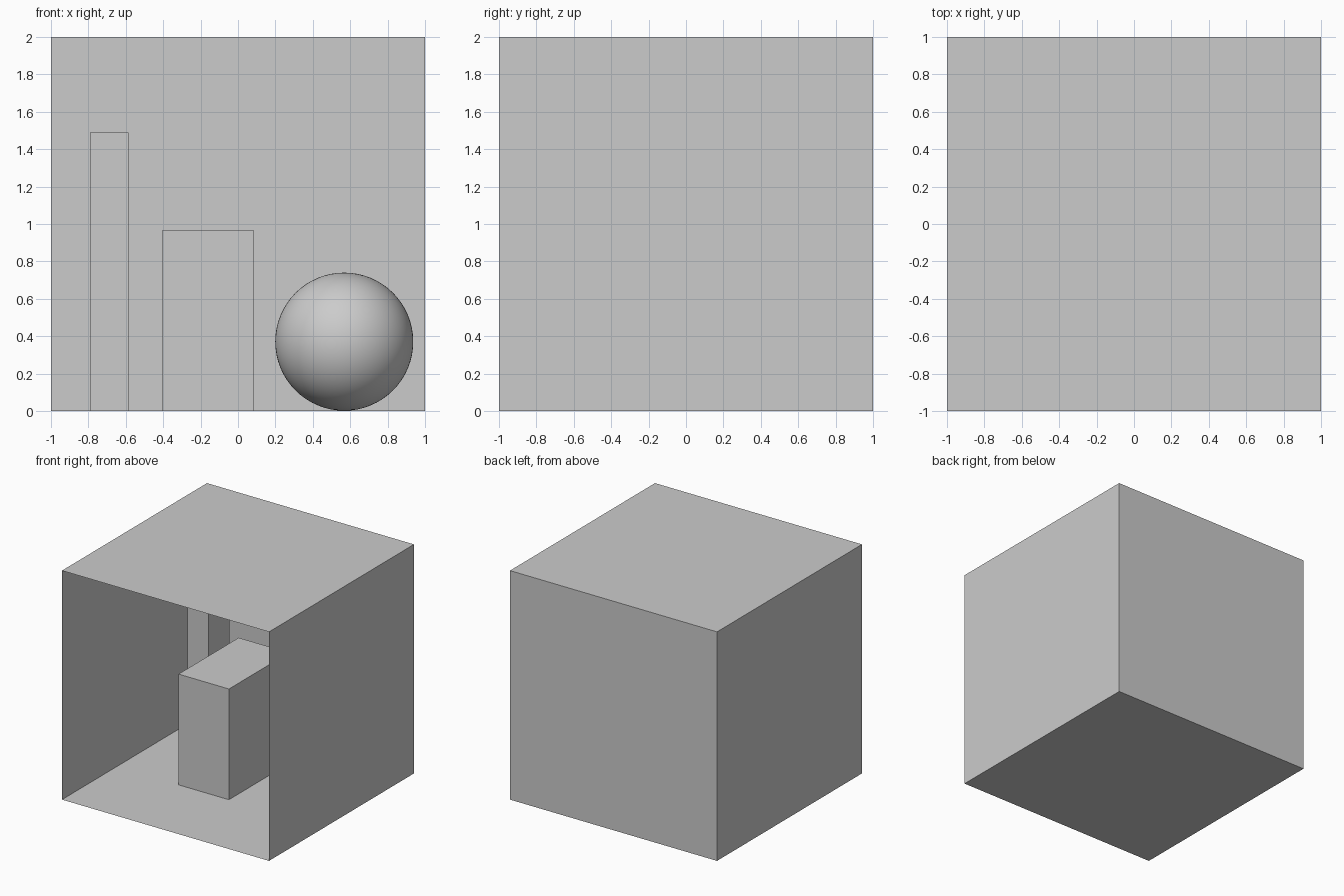
import bpy
import bmesh

if "Cube" in bpy.data.objects:
    bpy.data.objects.remove(bpy.data.objects["Cube"])


def block(name, lo, hi, open_front=False):
    """Axis-aligned box from corner to corner, optionally without its -y face."""
    bm = bmesh.new()
    bmesh.ops.create_cube(bm, size=1)
    for v in bm.verts:
        v.co = [a + (c + 0.5) * (b - a) for a, b, c in zip(lo, hi, v.co)]
    if open_front:
        bm.normal_update()
        front = [f for f in bm.faces if f.normal.y < -0.9]
        bmesh.ops.delete(bm, geom=front, context='FACES_ONLY')
    mesh = bpy.data.meshes.new(name)
    bm.to_mesh(mesh)
    bm.free()
    obj = bpy.data.objects.new(name, mesh)
    bpy.context.collection.objects.link(obj)
    return obj


# Thin-walled room, open at the front
block("room_shell", (-1, -1, 0), (1, 1, 2), open_front=True)

# Two upright blocks standing on the floor
block("wide_block", (-0.404, -0.244, 0), (0.083, 0.587, 0.967))
block("tall_block", (-0.791, 0.432, 0), (-0.586, 0.722, 1.49))

# Ball resting in the back right of the room
bpy.ops.mesh.primitive_uv_sphere_add(segments=64, ring_count=32, radius=0.369,
                                     location=(0.568, 0.45, 0.371))
ball = bpy.context.object
ball.name = "ball"
bpy.ops.object.shade_smooth()
